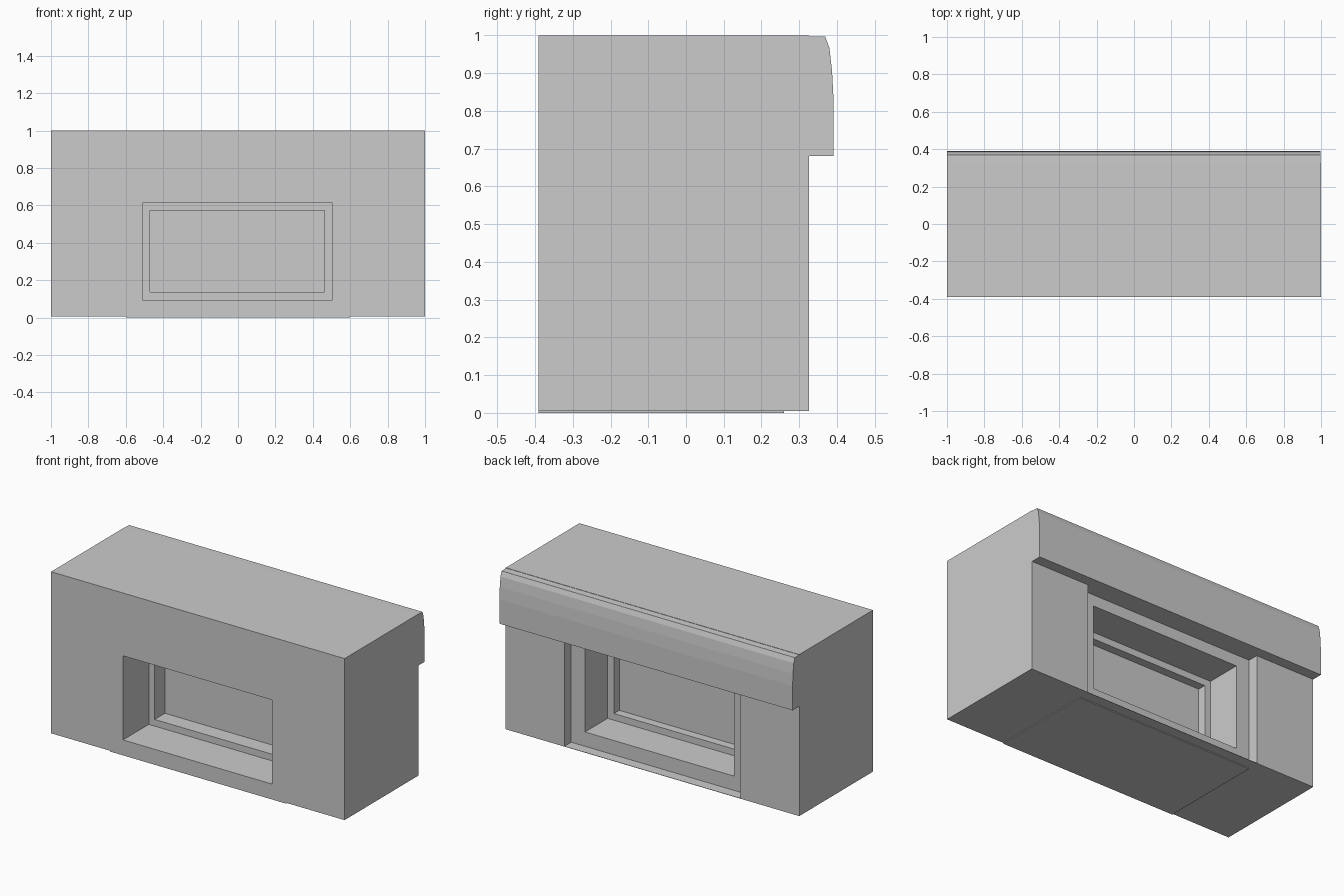
import bpy
import bmesh

if "Cube" in bpy.data.objects:
    bpy.data.objects.remove(bpy.data.objects["Cube"])


def prism(name, profile, x0, x1):
    """Extrude a (y, z) profile along x."""
    bm = bmesh.new()
    face = bm.faces.new([bm.verts.new((x0, y, z)) for y, z in profile])
    ext = bmesh.ops.extrude_face_region(bm, geom=[face])
    verts = [v for v in ext["geom"] if isinstance(v, bmesh.types.BMVert)]
    bmesh.ops.translate(bm, verts=verts, vec=(x1 - x0, 0, 0))
    bmesh.ops.recalc_face_normals(bm, faces=bm.faces)
    mesh = bpy.data.meshes.new(name)
    bm.to_mesh(mesh)
    bm.free()
    obj = bpy.data.objects.new(name, mesh)
    bpy.context.collection.objects.link(obj)
    return obj


def box(name, x, y, z):
    return prism(name, [(y[0], z[0]), (y[1], z[0]), (y[1], z[1]), (y[0], z[1])], *x)


def cut(target, cutter):
    """Subtract the cutter, then discard it."""
    mod = target.modifiers.new("cut", "BOOLEAN")
    mod.operation = "DIFFERENCE"
    mod.solver = "EXACT"
    mod.object = cutter
    bpy.context.view_layer.objects.active = target
    bpy.ops.object.modifier_apply(modifier=mod.name)
    bpy.data.objects.remove(cutter)


FRONT, BACK, RECESS = -0.391, 0.326, 0.26
OPEN_X, OPEN_Z = (-0.51, 0.506), (0.095, 0.613)
PANE_X, PANE_Z = (-0.47, 0.463), (0.136, 0.572)

# Wall block with a shallow recess at the back and a window opening through it
wall = box("wall", (-1, 1), (FRONT, BACK), (0.005, 1))
cut(wall, box("recess_cutter", (-0.6, 0.6), (RECESS, 0.5), (0.007, 0.682)))
cut(wall, box("opening_cutter", OPEN_X, (-0.6, 0.6), OPEN_Z))

# Foot of the centre panel
box("panel_foot", (-0.6, 0.6), (FRONT, RECESS), (0, 0.005))

# Window frame and pane
frame = box("window_frame", OPEN_X, (-0.14, 0.04), OPEN_Z)
cut(frame, box("frame_cutter", PANE_X, (-0.6, 0.6), PANE_Z))
box("window_pane", PANE_X, (-0.04, -0.012), PANE_Z)

# Rounded fascia along the top of the back
prism("fascia", [(BACK, 0.681), (0.391, 0.681), (0.391, 0.83), (0.387, 0.905),
                 (0.38, 0.967), (0.369, 0.997), (BACK, 0.998)], -1, 0.998)
